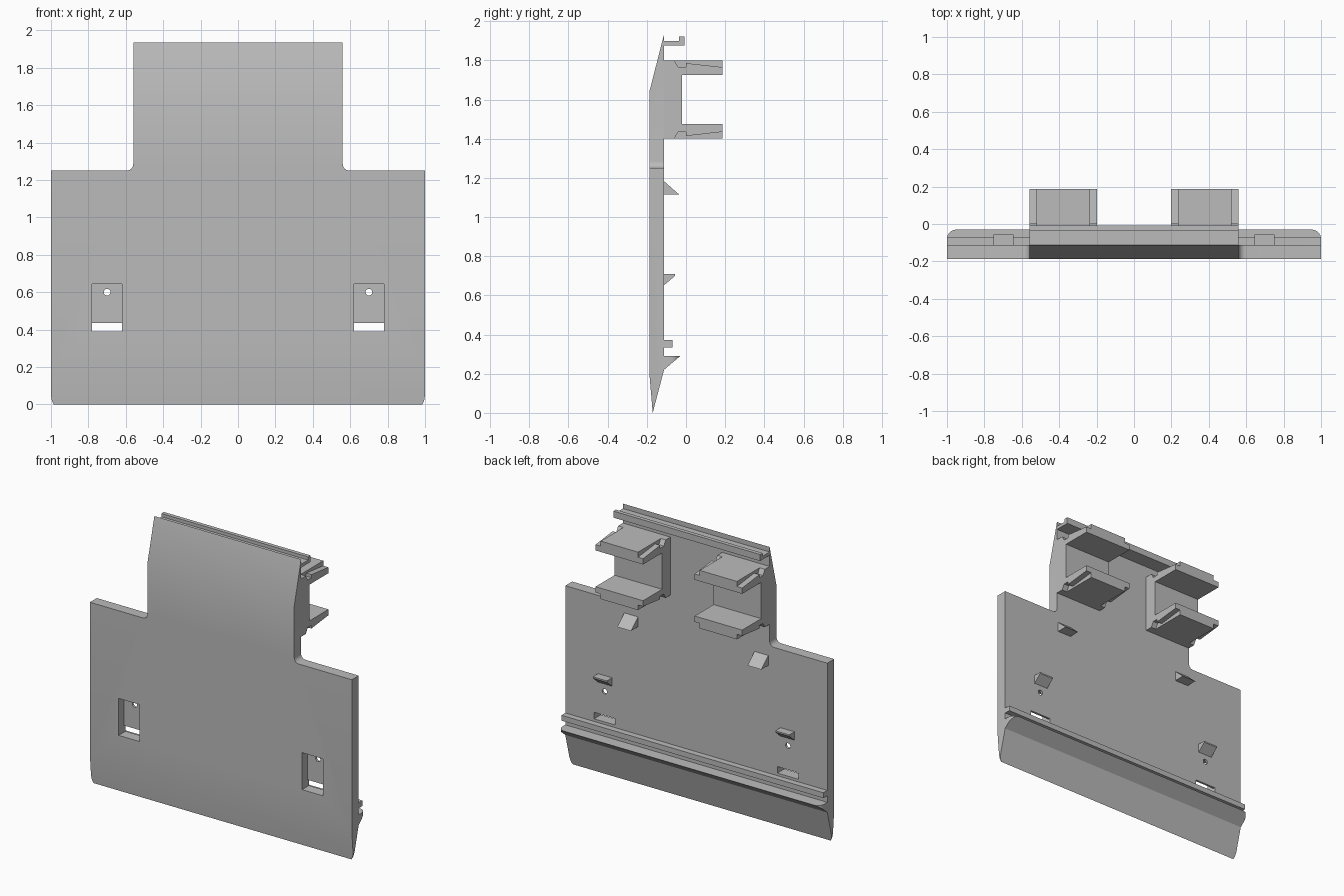
import bpy, bmesh, math
from mathutils import Vector

cube = bpy.data.objects.get("Cube")
if cube:
    bpy.data.objects.remove(cube)

grey = bpy.data.materials.new("plain grey")
grey.use_nodes = True
colour = (0.5, 0.5, 0.5, 1)
grey.diffuse_color = colour
grey.node_tree.nodes["Principled BSDF"].inputs["Base Color"].default_value = colour


def prism(name, points, axis, start, end):
    """Extrude a 2D outline along an axis; the outline uses the other two axes in order."""
    bm = bmesh.new()

    def place(p, d):
        c = list(p)
        c.insert("xyz".index(axis), d)
        return Vector(c)

    face = bm.faces.new([bm.verts.new(place(p, start)) for p in points])
    out = bmesh.ops.extrude_face_region(bm, geom=[face])
    shift = place((0, 0), end - start)
    bmesh.ops.translate(bm, vec=shift, verts=[v for v in out["geom"] if isinstance(v, bmesh.types.BMVert)])
    bmesh.ops.recalc_face_normals(bm, faces=bm.faces)
    mesh = bpy.data.meshes.new(name)
    bm.to_mesh(mesh)
    bm.free()
    mesh.materials.append(grey)
    obj = bpy.data.objects.new(name, mesh)
    bpy.context.collection.objects.link(obj)
    return obj


def arc(cx, cy, r, a0, a1, steps=8):
    angles = [math.radians(a0 + (a1 - a0) * i / steps) for i in range(steps + 1)]
    return [(cx + r * math.cos(a), cy + r * math.sin(a)) for a in angles]


def mirrored(half):
    return half + [(-x, y) for x, y in reversed(half)]


def cut(obj, tool, operation):
    mod = obj.modifiers.new("cut", "BOOLEAN")
    mod.object, mod.operation, mod.solver = tool, operation, "EXACT"
    bpy.context.view_layer.update()
    result = bpy.data.meshes.new_from_object(obj.evaluated_get(bpy.context.evaluated_depsgraph_get()))
    obj.modifiers.clear()
    obj.data = result
    bpy.data.objects.remove(tool)


back = -0.112

# Panel: side profile with bottom hook, lower lip and top rail
panel = prism("panel", [
    (-0.17, 0), (back, 0.22), (-0.03, 0.29), (back, 0.29),
    (back, 0.335), (-0.07, 0.335), (-0.07, 0.372), (back, 0.372),
    (back, 1.877), (-0.008, 1.877), (-0.008, 1.922), (-0.035, 1.922),
    (-0.035, 1.9), (back, 1.9), (back, 1.934), (-0.187, 1.64), (-0.187, 0.2),
], "x", -1.1, 1.1)

# Trim to the stepped front outline with filleted shoulders
outline = [(0.97, -0.05), (0.985, 0), (0.995, 0.02), (1, 0.05), (1, 1.25)]
outline += arc(0.595, 1.285, 0.035, 270, 180) + [(0.56, 2.1)]
cut(panel, prism("outline_cutter", mirrored(outline), "y", -0.5, 0.5), "INTERSECT")

# Round the ends of the bottom hook
plan = [(1.05, -0.4), (1.05, -0.08), (1, -0.08)] + arc(0.95, -0.08, 0.05, 0, 90)[1:] + [(0.9, 0.1)]
cut(panel, prism("plan_cutter", mirrored(plan), "z", -0.3, 2.3), "INTERSECT")

# Recessed windows, each with a through slot and a small hole
for side in (-1, 1):
    window = prism("window_cutter", [
        (-0.3, 0.39), (-0.05, 0.39), (-0.05, 0.435),
        (-0.127, 0.435), (-0.127, 0.645), (-0.3, 0.645),
    ], "x", side * 0.62, side * 0.78)
    cut(panel, window, "DIFFERENCE")
    hole = prism("hole_cutter", arc(side * 0.7, 0.6, 0.018, 0, 345, 23), "y", -0.3, 0)
    cut(panel, hole, "DIFFERENCE")

bpy.ops.object.select_all(action="DESELECT")
panel.select_set(True)
bpy.context.view_layer.objects.active = panel
bpy.ops.object.shade_smooth_by_angle(angle=math.radians(25))


def symmetric_c(half):
    """Mirror half of a C-shaped side profile about the bracket's middle height."""
    mid = 1.6
    return [(y, mid + h) for y, h in half] + [(y, mid - h) for y, h in reversed(half)]


# Clip brackets: full-height core with lower, notched side strips
core = symmetric_c([(-0.12, 0.2), (0.187, 0.2), (0.187, 0.125), (-0.02, 0.125)])
strip = symmetric_c([
    (-0.12, 0.2), (-0.06, 0.2), (-0.04, 0.165), (0, 0.165),
    (0, 0.186), (0.187, 0.165), (0.187, 0.125), (-0.02, 0.125),
])
wedge = [(-0.12, 1.19), (-0.12, 1.115), (-0.035, 1.115)]
latch = [(-0.12, 0.645), (-0.055, 0.7), (-0.055, 0.71), (-0.12, 0.71)]
parts = [
    ("bracket_core", core, 0.235, 0.52),
    ("bracket_inner_strip", strip, 0.197, 0.235),
    ("bracket_outer_strip", strip, 0.52, 0.56),
    ("upper_wedge", wedge, 0.445, 0.55),
    ("lower_latch", latch, 0.643, 0.75),
]
for label, side in (("left", 1), ("right", -1)):
    for name, points, x0, x1 in parts:
        prism(f"{label}_{name}", points, "x", side * x0, side * x1)
